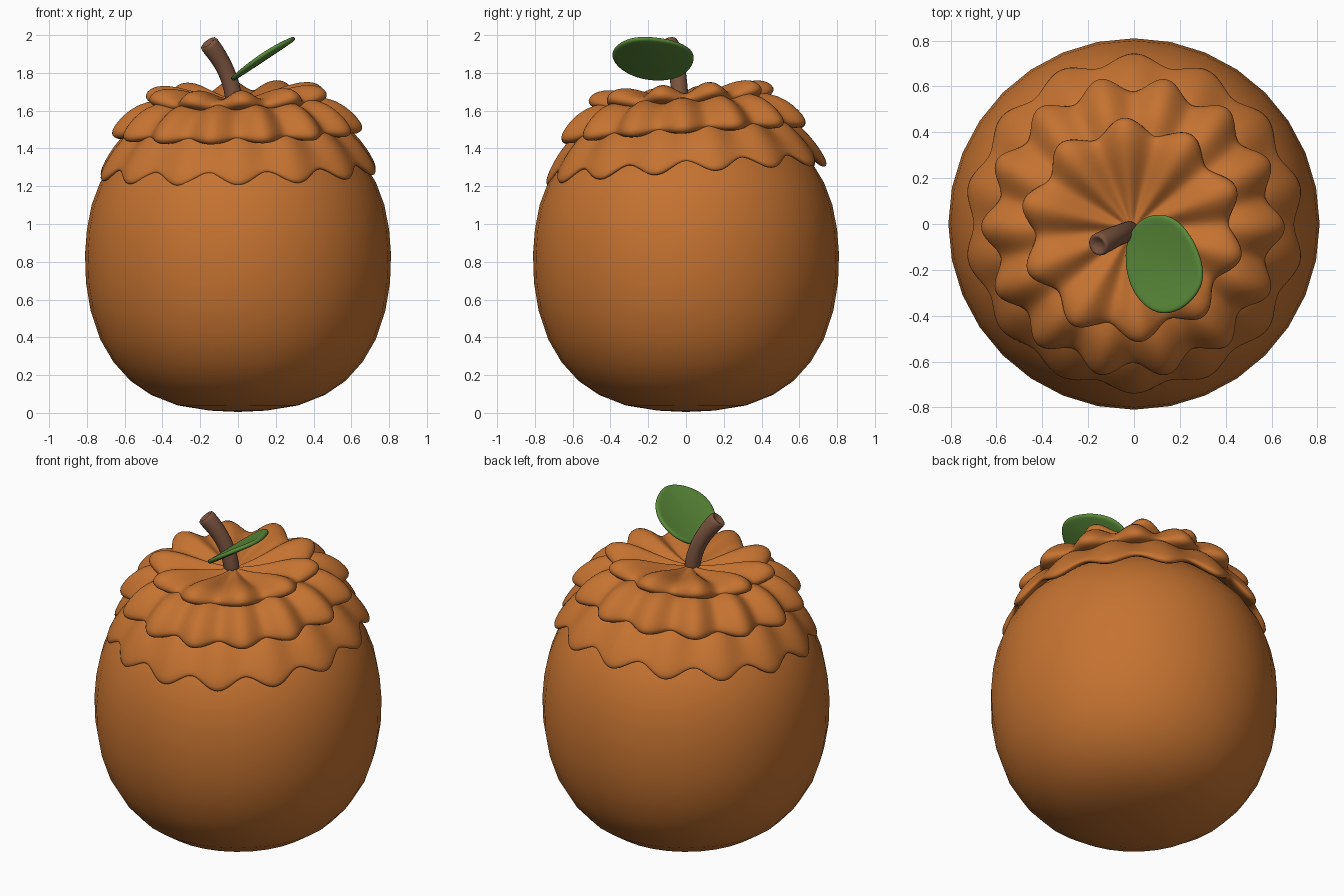
import bpy, bmesh, math
from mathutils import Vector, Matrix

if "Cube" in bpy.data.objects:
    bpy.data.objects.remove(bpy.data.objects["Cube"])


def material(name, rgb):
    m = bpy.data.materials.new(name)
    m.diffuse_color = (*rgb, 1)
    m.use_nodes = True
    m.node_tree.nodes["Principled BSDF"].inputs["Base Color"].default_value = m.diffuse_color
    return m


ORANGE = material("orange_brown", (0.56, 0.17, 0.03))
BROWN = material("bark_brown", (0.20, 0.09, 0.05))
GREEN = material("leaf_green", (0.10, 0.25, 0.04))


def finish(name, bm, mat, subsurf=0, solid=0):
    bmesh.ops.remove_doubles(bm, verts=bm.verts, dist=1e-5)
    bmesh.ops.recalc_face_normals(bm, faces=bm.faces)
    for f in bm.faces:
        f.smooth = True
    me = bpy.data.meshes.new(name)
    bm.to_mesh(me)
    bm.free()
    me.materials.append(mat)
    ob = bpy.data.objects.new(name, me)
    bpy.context.collection.objects.link(ob)
    if solid:
        s = ob.modifiers.new("thickness", 'SOLIDIFY')
        s.thickness = solid
        s.offset = 0
    if subsurf:
        s = ob.modifiers.new("smooth", 'SUBSURF')
        s.levels = s.render_levels = subsurf
    return ob


def skin(bm, rings):
    """Join closed rings of points; rings may collapse to a point."""
    vs = [[bm.verts.new(p) for p in r] for r in rings]
    for a, b in zip(vs, vs[1:]):
        n = len(a)
        for i in range(n):
            j = (i + 1) % n
            bm.faces.new((a[i], a[j], b[j], b[i]))


# Round body, turned from a profile
profile = [(0, 0.005), (0.15, 0.012), (0.32, 0.04), (0.46, 0.095), (0.57, 0.17),
           (0.66, 0.27), (0.73, 0.39), (0.78, 0.54), (0.805, 0.69), (0.81, 0.84),
           (0.80, 0.97), (0.775, 1.10), (0.73, 1.22), (0.67, 1.32), (0.57, 1.43),
           (0.40, 1.53), (0, 1.58)]
bm = bmesh.new()
skin(bm, [[(r * math.cos(2 * math.pi * i / 32), r * math.sin(2 * math.pi * i / 32), z)
           for i in range(32)] for r, z in profile])
finish("body", bm, ORANGE)

# Cap: three overlapping tiers of scales, slightly tipped forward
TILT = (Matrix.Translation((0, 0, 1.3)) @ Matrix.Rotation(math.radians(3.9), 4, 'X')
        @ Matrix.Rotation(math.radians(-1.3), 4, 'Y') @ Matrix.Translation((0, 0, -1.3)))


def cap_tier(name, count, phase, ridge, valley):
    bm = bmesh.new()
    n = count * 10
    rings = []
    for (r1, z1), (r0, z0) in zip(ridge, valley):
        ring = []
        for i in range(n):
            a = 2 * math.pi * i / n
            w = (0.5 + 0.5 * math.cos(count * a)) ** 0.9
            r, z = r0 + (r1 - r0) * w, z0 + (z1 - z0) * w
            t = a + phase
            ring.append(TILT @ Vector((r * math.cos(t), r * math.sin(t), z)))
        rings.append(ring)
    skin(bm, rings)
    finish(name, bm, ORANGE, subsurf=1)


cap_tier("cap_lower_tier", 14, math.pi / 2,
         [(0.30, 1.60), (0.52, 1.56), (0.63, 1.47), (0.70, 1.375), (0.74, 1.30),
          (0.75, 1.26), (0.73, 1.245), (0.69, 1.27), (0.60, 1.37)],
         [(0.30, 1.60), (0.50, 1.54), (0.60, 1.46), (0.66, 1.39), (0.69, 1.35),
          (0.70, 1.33), (0.695, 1.318), (0.67, 1.32), (0.60, 1.37)])
cap_tier("cap_middle_tier", 14, 0,
         [(0.20, 1.64), (0.42, 1.675), (0.53, 1.645), (0.61, 1.585), (0.655, 1.53),
          (0.67, 1.495), (0.655, 1.47), (0.62, 1.46), (0.50, 1.48)],
         [(0.20, 1.62), (0.38, 1.65), (0.48, 1.62), (0.54, 1.57), (0.575, 1.535),
          (0.59, 1.51), (0.59, 1.495), (0.57, 1.48), (0.50, 1.48)])
cap_tier("cap_upper_tier", 10, math.radians(94),
         [(0, 1.66), (0.10, 1.67), (0.20, 1.695), (0.32, 1.73), (0.41, 1.74), (0.47, 1.725),
          (0.50, 1.69), (0.49, 1.66), (0.45, 1.64), (0.36, 1.60)],
         [(0, 1.66), (0.10, 1.655), (0.20, 1.66), (0.30, 1.68), (0.36, 1.683), (0.40, 1.675),
          (0.42, 1.66), (0.42, 1.64), (0.40, 1.62), (0.36, 1.60)])

# Bent stem with a dished end
path = [(-0.015, -0.03, 1.62), (-0.03, -0.035, 1.72), (-0.06, -0.045, 1.81),
        (-0.105, -0.065, 1.89), (-0.155, -0.09, 1.955)]
path = [Vector(p) for p in path]
radii = [0.05, 0.046, 0.047, 0.05, 0.055]
path += [path[-1] + Vector((-0.006, -0.004, 0.009)), path[-1], path[-1] - Vector((-0.007, -0.004, 0.01))]
radii += [0.046, 0.028, 0]
dirs = [(path[min(i + 1, 4)] - path[max(i - 1, 0)]).normalized() for i in range(5)]
dirs += [dirs[-1]] * 3
rings = []
for p, r, d in zip(path, radii, dirs):
    u = d.cross(Vector((0, 1, 0))).normalized()
    v = d.cross(u)
    rings.append([p + r * (u * math.cos(math.pi * k / 6) + v * math.sin(math.pi * k / 6))
                  for k in range(12)])
bm = bmesh.new()
skin(bm, [[path[0]] * 12] + rings)
finish("stem", bm, BROWN, subsurf=1)

# Leaf: cupped oval sheet sloping up to the right
outline = [(-0.04, -0.16), (-0.03, -0.06), (0.02, 0.02), (0.10, 0.05), (0.18, 0.03),
           (0.25, -0.05), (0.29, -0.14), (0.31, -0.24), (0.27, -0.32), (0.20, -0.38),
           (0.12, -0.40), (0.04, -0.36), (-0.02, -0.27)]
c = (0.13, -0.18)
rings = []
for s in (0, 0.3, 0.6, 0.85, 1.0):
    ring = []
    for x, y in outline:
        px, py = c[0] + (x - c[0]) * s, c[1] + (y - c[1]) * s
        t = (px + 0.04) / 0.35
        z = 1.75 + 0.33 * t - 0.10 * t * t + 0.025 * (s * s - 0.6)
        ring.append((px, py, z))
    rings.append(ring)
bm = bmesh.new()
skin(bm, rings)
finish("leaf", bm, GREEN, subsurf=2, solid=0.026)
